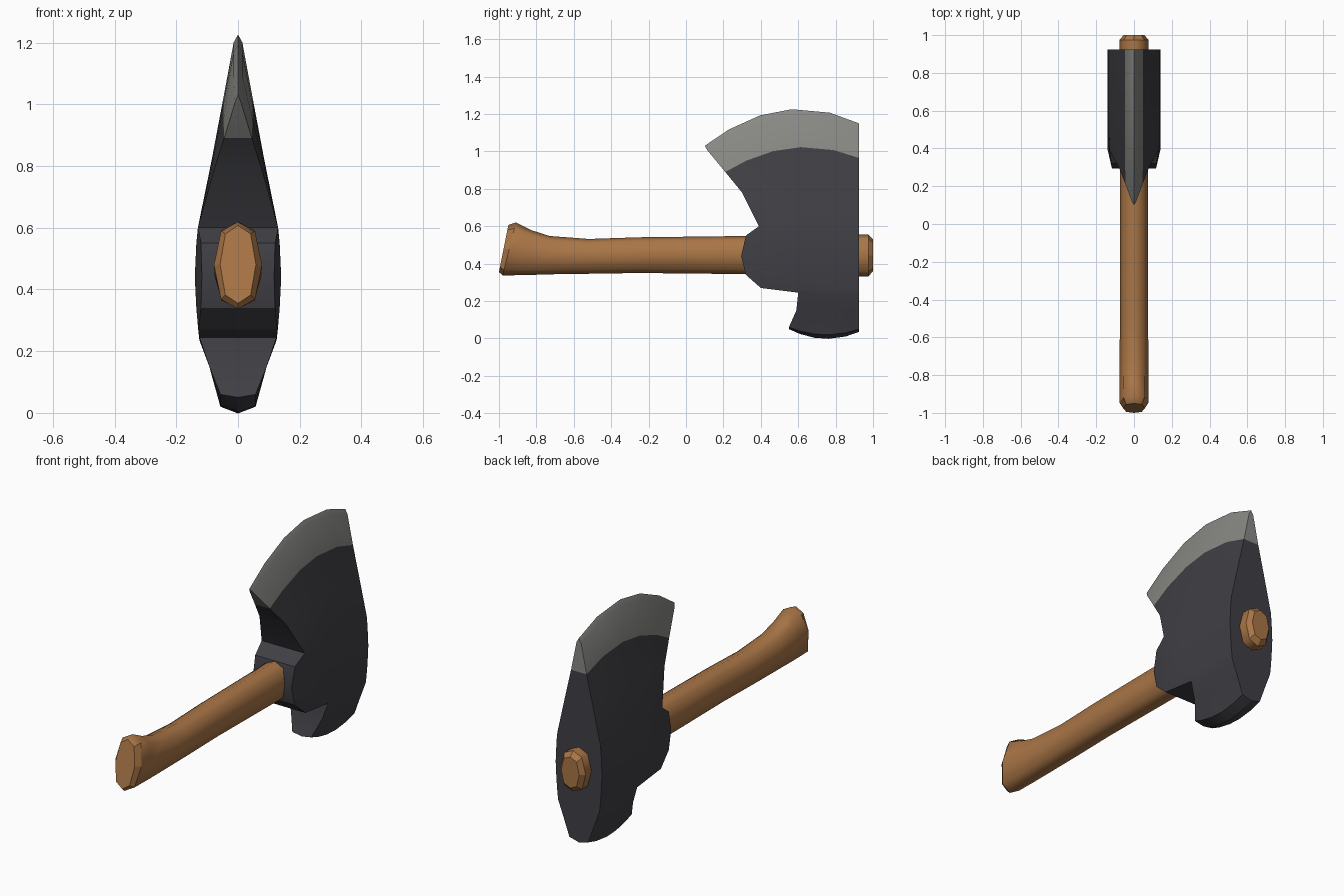
import bpy, bmesh, math

cube = bpy.data.objects.get("Cube")
if cube:
    bpy.data.objects.remove(cube)


def material(name, rgb):
    mat = bpy.data.materials.new(name)
    mat.use_nodes = True
    mat.diffuse_color = (*rgb, 1)
    mat.node_tree.nodes["Principled BSDF"].inputs["Base Color"].default_value = (*rgb, 1)
    return mat


wood = material("warm wood", (0.40, 0.18, 0.062))
iron = material("dark iron", (0.051, 0.050, 0.059))
steel = material("ground steel", (0.25, 0.25, 0.235))


def finish(name, bm, mats, angle):
    bmesh.ops.recalc_face_normals(bm, faces=bm.faces)
    mesh = bpy.data.meshes.new(name)
    bm.to_mesh(mesh)
    bm.free()
    for mat in mats:
        mesh.materials.append(mat)
    obj = bpy.data.objects.new(name, mesh)
    bpy.context.collection.objects.link(obj)
    bpy.ops.object.select_all(action='DESELECT')
    obj.select_set(True)
    bpy.context.view_layer.objects.active = obj
    bpy.ops.object.shade_smooth_by_angle(angle=math.radians(angle))
    return obj


def bridge(bm, a, b):
    n = len(a)
    return [bm.faces.new((a[i], a[(i + 1) % n], b[(i + 1) % n], b[i])) for i in range(n)]


# Axe head rows from cutting edge to poll:
# front y, front z, back z, arch, front half width, half width
BACK = 0.925
rows = [
    (0.10, 1.03, 1.15, 0.13, 0, 0),
    (0.115, 1.005, 1.125, 0.13, 0.010, 0.014),
    (0.21, 0.89, 0.965, 0.092, 0.045, 0.047),
    (0.30, 0.78, 0.80, 0.03, 0.080, 0.085),
    (0.39, 0.60, 0.60, 0, 0.130, 0.130),
    (0.32, 0.55, 0.55, 0, 0.120, 0.135),
    (0.295, 0.44, 0.44, 0, 0.117, 0.140),
    (0.32, 0.34, 0.34, 0, 0.120, 0.135),
    (0.40, 0.27, 0.27, 0, 0.128, 0.129),
    (0.60, 0.245, 0.235, 0, 0.125, 0.125),
    (0.59, 0.15, 0.15, 0, 0.093, 0.093),
    (0.55, 0.06, 0.05, -0.035, 0.057, 0.057),
    (0.55, 0.05, 0.035, -0.044, 0, 0),
]
columns = (0, 0.157, 0.36, 0.565, 0.81, 1)
last = len(rows) - 1

bm = bmesh.new()
loops = []
for t in columns:
    right, left = [], []
    for k, (y0, z0, z1, arch, w0, w) in enumerate(rows):
        y = y0 + (BACK - y0) * t
        z = z0 + (z1 - z0) * t + arch * 4 * t * (1 - t)
        half = w0 if t == 0 else w
        right.append(bm.verts.new((half, y, z)))
        if 0 < k < last:
            left.append(bm.verts.new((-half, y, z)))
    loops.append(right + left[::-1])


def paint(face, upper_row):
    face.material_index = 1 if upper_row < 2 else 0


# Cheeks, cutting edge and poll
for a, b in zip(loops, loops[1:]):
    for i, face in enumerate(bridge(bm, a, b)):
        paint(face, min(i, 2 * last - 1 - i))
# Front and back walls, row by row
for loop in (loops[0], loops[-1]):
    n = len(loop)
    for k in range(last):
        corners = [loop[k], loop[k + 1], loop[(n - k - 1) % n], loop[(n - k) % n]]
        paint(bm.faces.new(list(dict.fromkeys(corners))), k)
finish("axe_head", bm, (iron, steel), 30)

# Handle stations: bottom y, top y, bottom z, top z, half width
stations = [
    (-1.00, -0.95, 0.355, 0.607, 0.058),
    (-0.98, -0.91, 0.337, 0.620, 0.078),
    (-0.85, -0.83, 0.339, 0.580, 0.077),
    (-0.73, -0.73, 0.343, 0.548, 0.076),
    (-0.52, -0.52, 0.346, 0.532, 0.075),
    (-0.25, -0.25, 0.350, 0.541, 0.075),
    (0.33, 0.33, 0.344, 0.548, 0.075),
    (0.92, 0.92, 0.332, 0.555, 0.076),
    (0.975, 0.975, 0.332, 0.555, 0.076),
    (1.00, 1.00, 0.360, 0.530, 0.055),
]
bm = bmesh.new()
rings = []
for yb, yt, zb, zt, half in stations:
    ring = []
    for i in range(8):
        angle = math.tau * i / 8
        c, s = math.cos(angle), math.sin(angle)
        rise = math.copysign(abs(s) ** 0.7, s) / 2 + 0.5
        ring.append(bm.verts.new((half * c, yb + (yt - yb) * rise, zb + (zt - zb) * rise)))
    rings.append(ring)
for a, b in zip(rings, rings[1:]):
    bridge(bm, a, b)
bm.faces.new(rings[0])
bm.faces.new(rings[-1])
handle = finish("handle", bm, (wood,), 60)

# Crisp chamfers at both ends of the handle
for poly in handle.data.polygons:
    if abs(poly.normal.y) > 0.4 and abs(poly.center.y) > 0.93:
        poly.use_smooth = False
